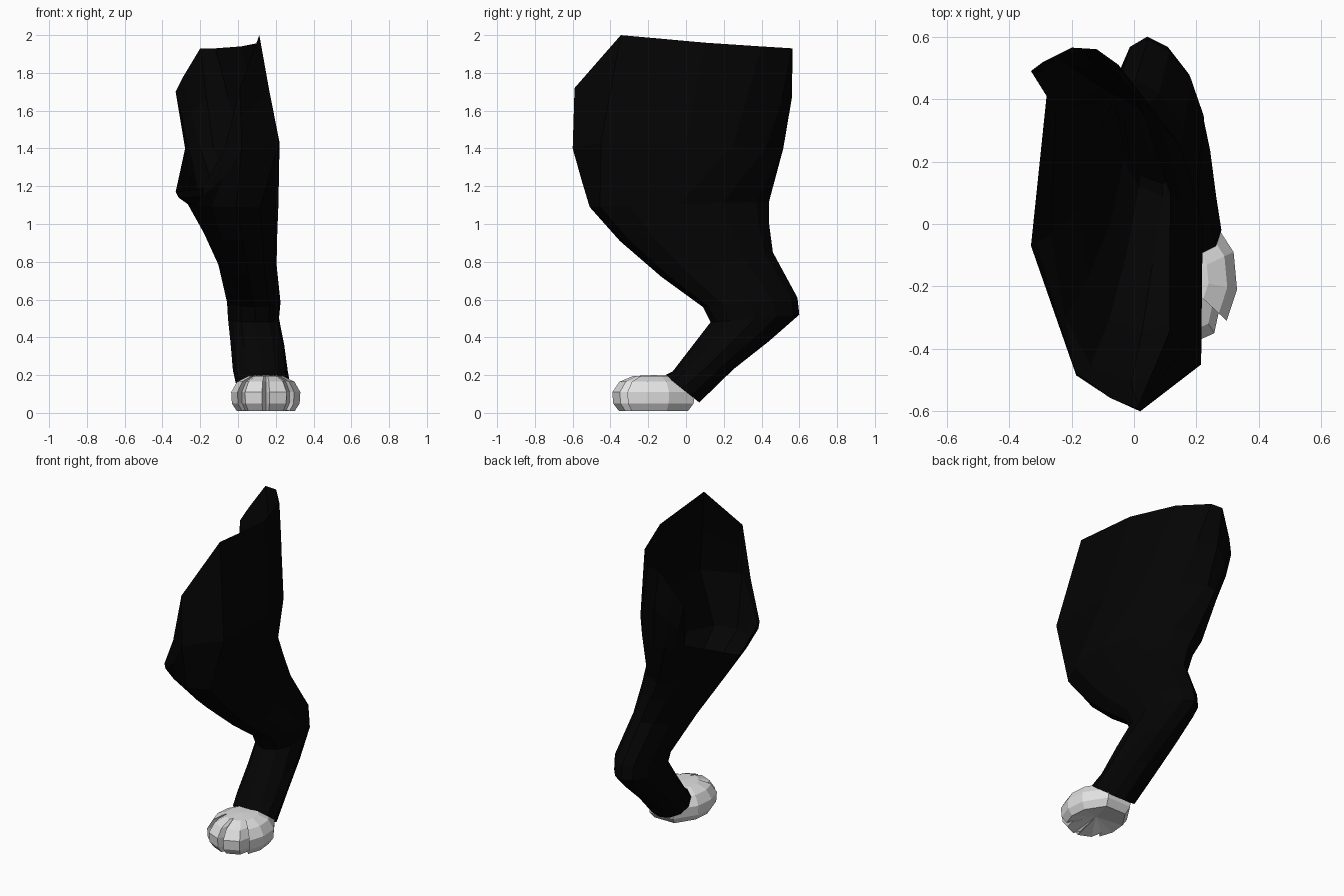
import bpy, bmesh, math

if "Cube" in bpy.data.objects:
    bpy.data.objects.remove(bpy.data.objects["Cube"])


def material(name, c):
    m = bpy.data.materials.new(name)
    m.diffuse_color = (*c, 1)
    m.use_nodes = True
    m.node_tree.nodes["Principled BSDF"].inputs["Base Color"].default_value = m.diffuse_color
    return m


black = material("black fur", (0.0012, 0.0012, 0.0012))
white = material("white fur", (0.75, 0.75, 0.75))


def loft(name, rings, mat, tips=()):
    """Skin closed rings of points; optional (ring index, point) fans close the ends."""
    bm = bmesh.new()
    vs = [[bm.verts.new(p) for p in r] for r in rings]
    n = len(rings[0])
    for a, b in zip(vs, vs[1:]):
        for i in range(n):
            j = (i + 1) % n
            bm.faces.new((a[i], b[i], b[j], a[j]))
    for k, tip in tips:
        c = bm.verts.new(tip)
        for i in range(n):
            bm.faces.new((vs[k][i], vs[k][(i + 1) % n], c))
    bmesh.ops.recalc_face_normals(bm, faces=bm.faces[:])
    me = bpy.data.meshes.new(name)
    bm.to_mesh(me)
    bm.free()
    me.materials.append(mat)
    ob = bpy.data.objects.new(name, me)
    bpy.context.collection.objects.link(ob)
    return ob


# Open slanted rim where the thigh joins the body: front, outer side, back, inner side
rim = [(.01, -.59, 1.72), (.113, -.345, 2), (.115, .1, 1.96), (.015, .4, 1.94),
       (-.12, .56, 1.93), (-.2, .565, 1.93), (-.29, .52, 1.78), (-.33, .49, 1.7),
       (-.28, .41, 1.4), (-.33, -.07, 1.17), (-.185, -.485, 1.19), (-.07, -.56, 1.4)]
# Fullest part of the thigh
thigh = [(.02, -.6, 1.4), (.215, -.45, 1.43), (.22, .0, 1.43), (.15, .25, 1.42),
         (.02, .42, 1.4), (-.13, .515, 1.4), (-.2, .5, 1.4), (-.25, .45, 1.38),
         (-.25, .35, 1.25), (-.315, -.06, 1.14), (-.187, -.47, 1.15), (-.08, -.555, 1.24)]
# Ring between them, slightly bulged at the back
upper = [tuple((p + q) / 2 + (.02 if c == 1 and 3 < i < 8 else 0)
               for c, (p, q) in enumerate(zip(a, b)))
         for i, (a, b) in enumerate(zip(rim, thigh))]


def section(yf, zf, yb, zb, x0, x1, skew):
    """Tilted section, blunt at the front and pointed at the back; skew moves the back inward."""
    pts = []
    for k in range(12):
        a = k * math.pi / 6
        s, c = math.sin(a), math.cos(a)
        t = (1 - math.copysign(abs(c) ** (.85 if c > 0 else 1.05), c)) / 2
        w = math.copysign(abs(s) ** (.9 if c > 0 else 1.15), s)
        pts.append(((x0 + x1) / 2 + (x1 - x0) / 2 * w - skew * max(0, t - .4),
                    yf + (yb - yf) * t, zf + (zb - zf) * t))
    return pts


# Lower thigh, hock and shank
lower = [section(*s) for s in (
    (-.51, 1.09, .44, 1.12, -.25, .23, .16),
    (-.35, .91, .44, 1.00, -.17, .22, .12),
    (-.13, .72, .46, .85, -.095, .213, .09),
    (.09, .56, .59, .61, -.05, .233, .08),
    (.13, .48, .60, .52, -.045, .225, .08),
    (.03, .35, .44, .38, -.033, .25, .06),
    (-.07, .22, .25, .23, -.025, .265, .02),
    (-.11, .20, .07, .055, -.005, .28, 0))]
loft("hind_leg", [rim, upper, thigh] + lower, black)

# Paw: half outline with toe grooves, mirrored about its middle
cx, cy = .147, -.17
half = [(.085, .045), (.172, -.09), (.183, -.21), (.15, -.31), (.127, -.27),
        (.11, -.35), (.02, -.39)]
outline = half + [(0, -.34)] + [(-x, y) for x, y in reversed(half)]
paw = [[(cx + x * s, cy + (y - cy) * s, z) for x, y in outline]
       for z, s in ((.01, .84), (.05, .98), (.11, 1), (.165, .83), (.195, .5))]
loft("paw", paw, white, [(0, (cx, cy, .045)), (-1, (cx, cy, .2))])
